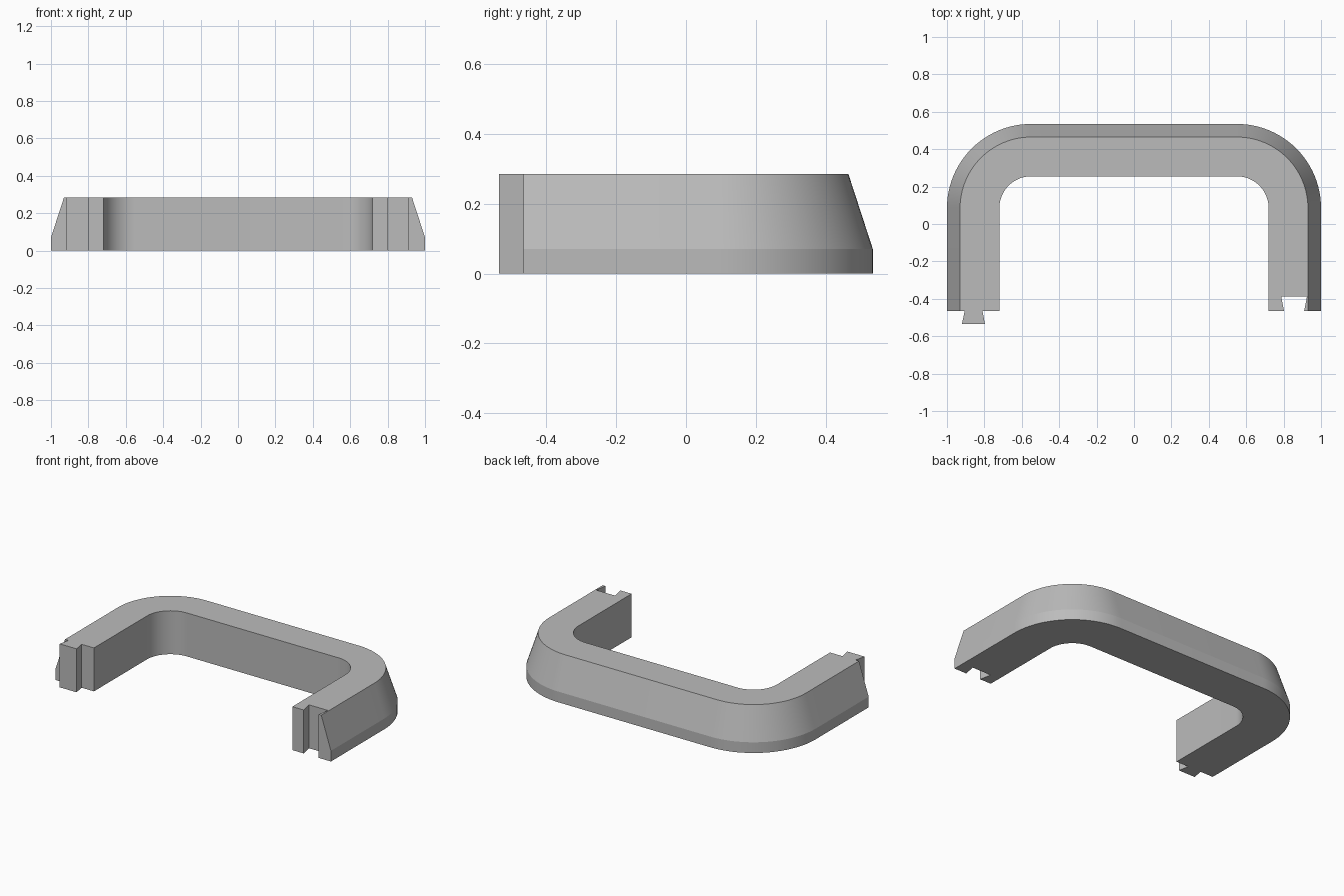
import bpy, bmesh
from math import sin, cos, pi, radians

cube = bpy.data.objects.get("Cube")
if cube:
    bpy.data.objects.remove(cube)

HEIGHT, LEG_END = 0.285, -0.465
CORNER_X, CORNER_Y, STEPS = 0.55, 0.085, 24

grey = bpy.data.materials.new("light grey")
grey.use_nodes = True
colour = (0.5, 0.5, 0.5, 1)
grey.diffuse_color = colour
grey.node_tree.nodes["Principled BSDF"].inputs["Base Color"].default_value = colour


def loft(name, rings):
    """Skin closed rings of points into a capped solid."""
    bm = bmesh.new()
    loops = [[bm.verts.new(p) for p in ring] for ring in rings]
    n = len(loops[0])
    for a, b in zip(loops, loops[1:]):
        for i in range(n):
            j = (i + 1) % n
            bm.faces.new((a[i], a[j], b[j], b[i]))
    bm.faces.new(loops[0])
    bm.faces.new(loops[-1])
    bmesh.ops.recalc_face_normals(bm, faces=bm.faces)
    mesh = bpy.data.meshes.new(name)
    bm.to_mesh(mesh)
    bm.free()
    mesh.materials.append(grey)
    obj = bpy.data.objects.new(name, mesh)
    bpy.context.collection.objects.link(obj)
    return obj


def prism(name, outline, z0, z1):
    return loft(name, [[(x, y, z) for x, y in outline] for z in (z0, z1)])


def combine(target, tool, operation):
    tool.hide_render = True
    mod = target.modifiers.new(operation.title(), 'BOOLEAN')
    mod.object, mod.operation, mod.solver = tool, operation, 'EXACT'
    bpy.ops.object.modifier_apply(modifier=mod.name)
    bpy.data.objects.remove(tool)


# U-shaped rail: one cross-section carried round two concentric corners
profile = [(0.17, 0), (0.45, 0), (0.45, 0.07), (0.38, HEIGHT), (0.17, HEIGHT)]
stations = [(CORNER_X, LEG_END, 0)]
for start, x in ((0, CORNER_X), (pi / 2, -CORNER_X)):
    stations += [(x, CORNER_Y, start + pi / 2 * i / STEPS) for i in range(STEPS + 1)]
stations.append((-CORNER_X, LEG_END, pi))
rail = loft("curved_rail", [[(x + r * cos(a), y + r * sin(a), z) for r, z in profile]
                            for x, y, a in stations])
bpy.context.view_layer.objects.active = rail
rail.select_set(True)

# Dovetail tab on the right leg
tab = prism("dovetail_tab", [(-0.92, -0.535), (-0.797, -0.535), (-0.81, LEG_END),
                             (-0.81, -0.44), (-0.905, -0.44), (-0.905, LEG_END)], 0, HEIGHT)
combine(rail, tab, 'UNION')

# Matching dovetail slot through the left leg
slot = prism("slot_cutter", [(0.787, -0.387), (0.925, -0.387), (0.91, LEG_END),
                             (0.91, -0.5), (0.802, -0.5), (0.802, LEG_END)], -0.1, 0.4)
combine(rail, slot, 'DIFFERENCE')

bpy.ops.object.select_all(action='DESELECT')
rail.select_set(True)
bpy.context.view_layer.objects.active = rail
bpy.ops.object.shade_smooth_by_angle(angle=radians(10))
